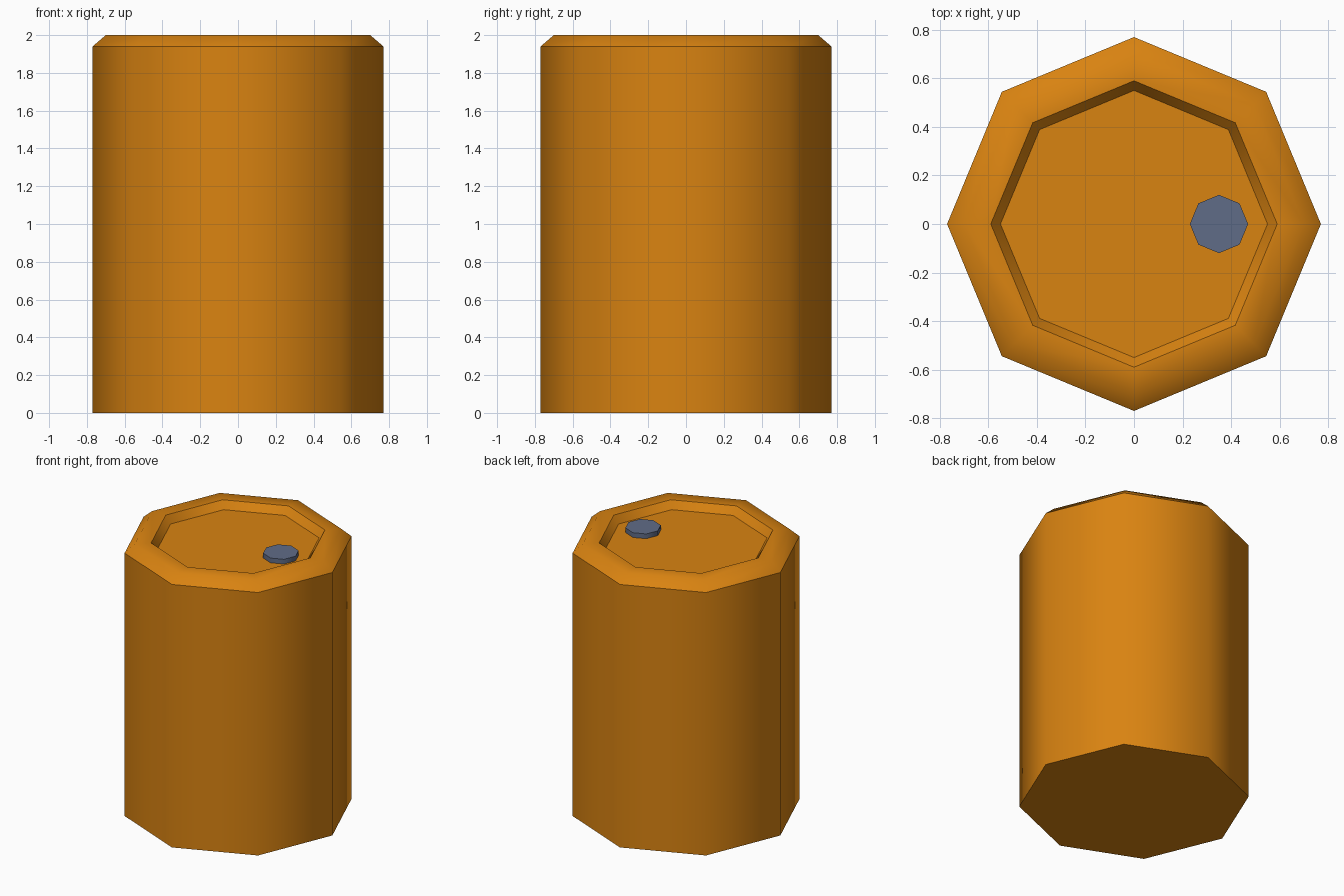
import bpy, bmesh, math

if "Cube" in bpy.data.objects:
    bpy.data.objects.remove(bpy.data.objects["Cube"])


def material(name, rgb):
    m = bpy.data.materials.new(name)
    m.diffuse_color = (*rgb, 1.0)
    m.use_nodes = True
    m.node_tree.nodes["Principled BSDF"].inputs["Base Color"].default_value = m.diffuse_color
    return m


def lathe(name, profile, mat, sides=8, centre=(0, 0)):
    """Closed low-poly solid of revolution from (radius, z) points."""
    bm = bmesh.new()
    rings = []
    for r, z in profile:
        angles = [2 * math.pi * i / sides for i in range(sides)]
        rings.append([bm.verts.new((r * math.cos(a), r * math.sin(a), z)) for a in angles])
    for low, high in zip(rings, rings[1:]):
        for i in range(sides):
            j = (i + 1) % sides
            bm.faces.new((low[i], low[j], high[j], high[i]))
    bm.faces.new(rings[0][::-1])
    bm.faces.new(rings[-1])
    mesh = bpy.data.meshes.new(name)
    bm.to_mesh(mesh)
    bm.free()
    mesh.materials.append(mat)
    obj = bpy.data.objects.new(name, mesh)
    obj.location = (*centre, 0)
    bpy.context.collection.objects.link(obj)
    # Smooth around the sides, sharp at the rims
    bpy.ops.object.select_all(action='DESELECT')
    obj.select_set(True)
    bpy.context.view_layer.objects.active = obj
    bpy.ops.object.shade_smooth_by_angle(angle=math.radians(46))
    return obj


orange = material("orange_paint", (0.694, 0.227, 0.0056))
blue_grey = material("blue_grey_metal", (0.117, 0.150, 0.242))

# Drum body: straight wall, bevelled rim, recessed lid
lathe("drum_body", [(0.77, 0), (0.77, 1.94), (0.70, 2.0), (0.59, 2.0), (0.55, 1.945)], orange)

# Filler cap resting on the lid
lathe("filler_cap", [(0.12, 1.94), (0.12, 1.98)], blue_grey, centre=(0.35, 0))
